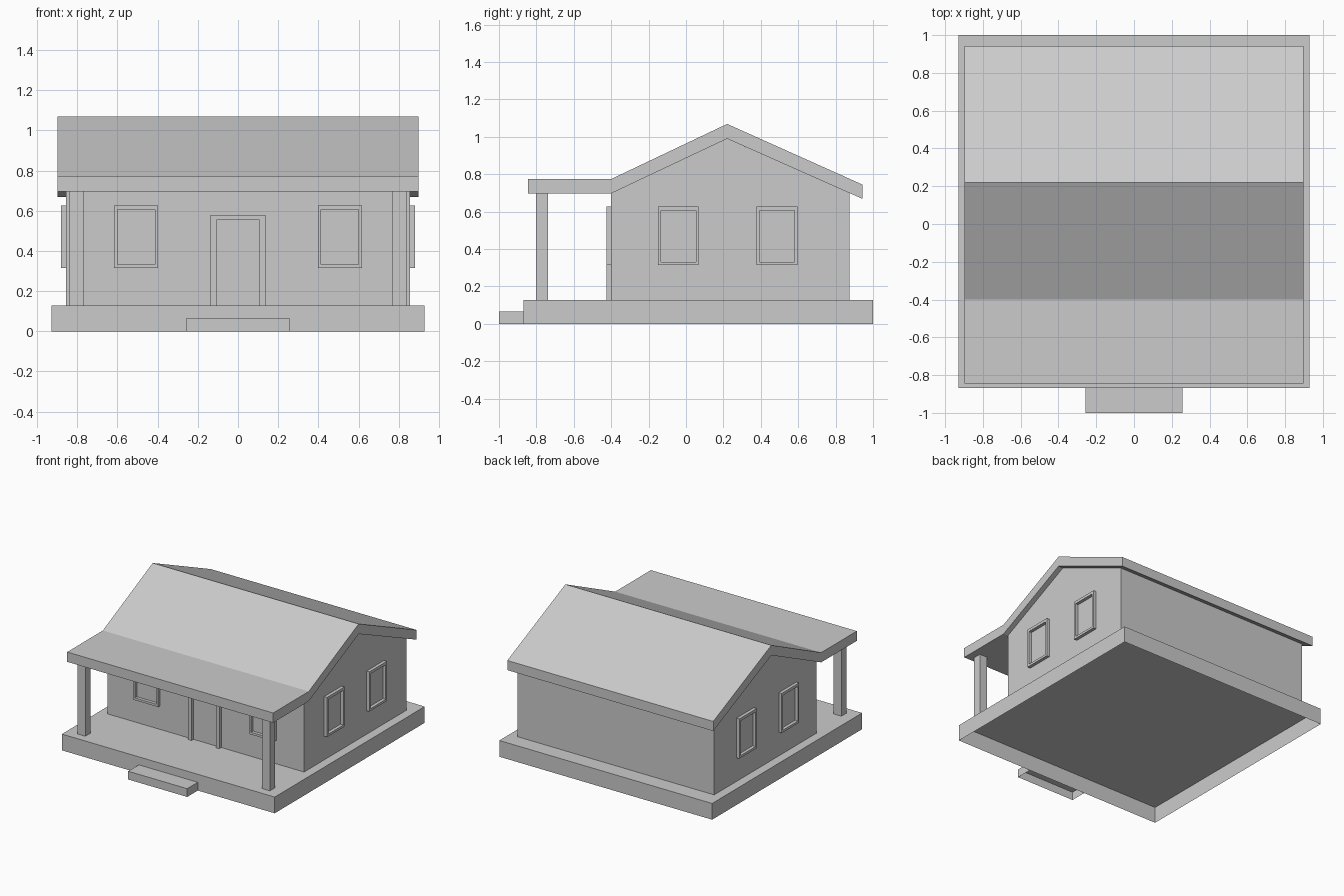
import bpy, bmesh
from math import radians
from mathutils import Matrix, Vector

if "Cube" in bpy.data.objects:
    bpy.data.objects.remove(bpy.data.objects["Cube"])


def finish(bm, name, mirror=False):
    bmesh.ops.recalc_face_normals(bm, faces=bm.faces)
    me = bpy.data.meshes.new(name)
    bm.to_mesh(me)
    bm.free()
    ob = bpy.data.objects.new(name, me)
    bpy.context.collection.objects.link(ob)
    if mirror:
        ob.modifiers.new("mirror", 'MIRROR').use_axis[0] = True
    return ob


def drop_faces(bm, direction):
    bm.normal_update()
    d = Vector(direction)
    bad = [f for f in bm.faces if f.normal.dot(d) > 0.99]
    bmesh.ops.delete(bm, geom=bad, context='FACES_ONLY')


def box(name, lo, hi, mirror=False, open_sides=()):
    lo, hi = Vector(lo), Vector(hi)
    bm = bmesh.new()
    bmesh.ops.create_cube(bm, size=1, matrix=Matrix.Translation((lo + hi) / 2)
                          @ Matrix.Diagonal((*(hi - lo), 1)))
    ob = None
    for d in open_sides:
        drop_faces(bm, d)
    # keep outward normals on open boxes
    me = bpy.data.meshes.new(name)
    bm.to_mesh(me)
    bm.free()
    ob = bpy.data.objects.new(name, me)
    bpy.context.collection.objects.link(ob)
    if mirror:
        ob.modifiers.new("mirror", 'MIRROR').use_axis[0] = True
    return ob


def prism(name, profile, half_width, open_bottom=False):
    """Extrude a (y, z) profile along x."""
    bm = bmesh.new()
    face = bm.faces.new([bm.verts.new((-half_width, y, z)) for y, z in profile])
    new = bmesh.ops.extrude_face_region(bm, geom=[face], use_keep_orig=True)["geom"]
    bmesh.ops.translate(bm, vec=(2 * half_width, 0, 0),
                        verts=[v for v in new if isinstance(v, bmesh.types.BMVert)])
    bmesh.ops.recalc_face_normals(bm, faces=bm.faces)
    if open_bottom:
        drop_faces(bm, (0, 0, -1))
    return finish(bm, name)


def frame(name, outer, inner, depth, place, closed=True, mirror=False):
    """Flat frame between two (x, z) outlines, raised towards local -y."""
    bm = bmesh.new()
    o = [bm.verts.new((x, 0, z)) for x, z in outer]
    i = [bm.verts.new((x, 0, z)) for x, z in inner]
    n = len(o)
    faces = [bm.faces.new((o[k], o[(k + 1) % n], i[(k + 1) % n], i[k]))
             for k in range(n if closed else n - 1)]
    new = bmesh.ops.extrude_face_region(bm, geom=faces)["geom"]
    bmesh.ops.translate(bm, vec=(0, -depth, 0),
                        verts=[v for v in new if isinstance(v, bmesh.types.BMVert)])
    bmesh.ops.transform(bm, matrix=place, verts=bm.verts)
    return finish(bm, name, mirror)


def rect(w, z0, z1):
    return [(-w, z0), (w, z0), (w, z1), (-w, z1)]


BASE = 0.128

# Hollow base and front step, open underneath
box("base", (-0.928, -0.868, 0), (0.928, 1.0, BASE), open_sides=[(0, 0, -1)])
box("front_step", (-0.257, -1.0, 0), (0.257, -0.868, 0.065),
    open_sides=[(0, 0, -1), (0, 1, 0)])

# House walls with gables
prism("walls", [(-0.401, BASE), (0.873, BASE), (0.873, 0.70),
                (0.22, 0.99), (-0.401, 0.697)], 0.857, open_bottom=True)

# Gabled roof continuing into the flat porch roof
prism("roof", [(-0.845, 0.697), (-0.401, 0.697), (0.22, 0.99), (0.943, 0.669),
               (0.943, 0.745), (0.22, 1.069), (-0.401, 0.774), (-0.845, 0.774)], 0.898)

# Porch posts
box("porch_posts", (0.77, -0.802, BASE), (0.839, -0.738, 0.697), mirror=True)

# Window frames
outer, inner = rect(0.109, 0.314, 0.627), rect(0.094, 0.332, 0.605)
frame("front_window_frames", outer, inner, 0.025,
      Matrix.Translation((0.507, -0.401, 0)), mirror=True)
for label, y in (("front", -0.041), ("back", 0.486)):
    frame("side_window_frames_" + label, outer, inner, 0.025,
          Matrix.Translation((0.857, y, 0)) @ Matrix.Rotation(radians(90), 4, 'Z'),
          mirror=True)

# Door frame, open at the floor
frame("door_frame",
      [(-0.136, BASE), (-0.136, 0.578), (0.136, 0.578), (0.136, BASE)],
      [(-0.107, BASE), (-0.107, 0.553), (0.107, 0.553), (0.107, BASE)],
      0.025, Matrix.Translation((0, -0.401, 0)), closed=False)
